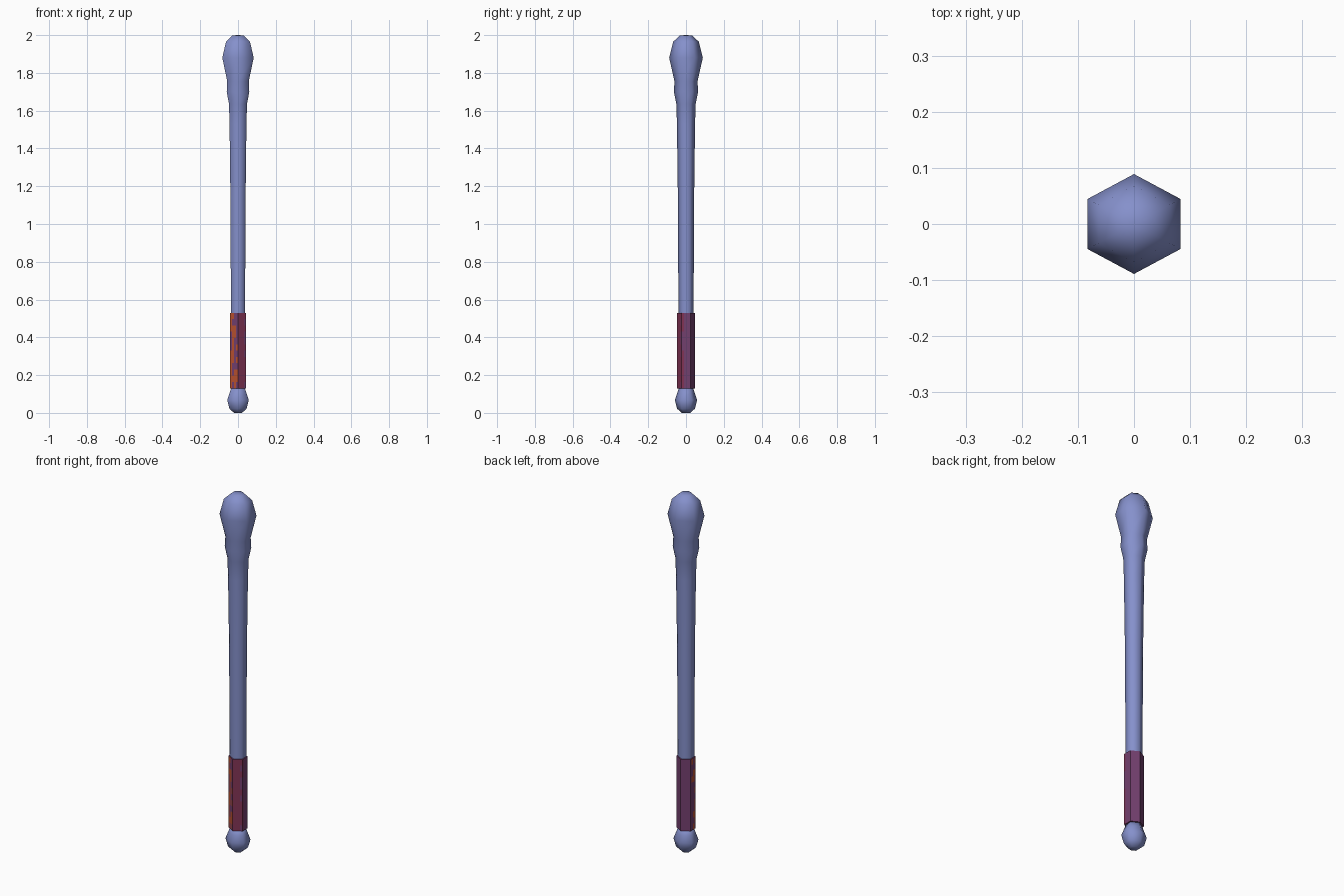
import bpy, bmesh, math, random

if "Cube" in bpy.data.objects:
    bpy.data.objects.remove(bpy.data.objects["Cube"])

random.seed(4)


def material(name, rgb):
    m = bpy.data.materials.new(name)
    m.diffuse_color = (*rgb, 1)
    m.use_nodes = True
    m.node_tree.nodes["Principled BSDF"].inputs["Base Color"].default_value = m.diffuse_color
    return m


BLUE = material("dusty blue", (0.235, 0.28, 0.60))
PURPLE = material("grip purple", (0.17, 0.05, 0.155))
MAUVE = material("grip mauve", (0.22, 0.034, 0.09))
ORANGE = material("grip orange", (0.47, 0.08, 0.028))


def hex_ring(radius, stretch, cuts):
    """Six-sided ring with corners on +-y; each side split into 'cuts' strips."""
    corners = [(radius * stretch * math.cos(math.radians(30 + 60 * i)),
                radius * math.sin(math.radians(30 + 60 * i))) for i in range(6)]
    pts = []
    for i, (ax, ay) in enumerate(corners):
        bx, by = corners[(i + 1) % 6]
        for k in range(cuts):
            t = k / cuts
            pts.append((ax + (bx - ax) * t, ay + (by - ay) * t))
    return pts


def hex_lathe(name, profile, mats, stretch=1.077, cuts=1, rule=None, smooth=80):
    """Loft hexagonal rings through (radius, z) pairs, bottom to top."""
    bm = bmesh.new()
    rings = [[bm.verts.new((x, y, z)) for x, y in hex_ring(r, stretch, cuts)]
             for r, z in profile]
    n = 6 * cuts
    for row, (lo, hi) in enumerate(zip(rings, rings[1:])):
        for i in range(n):
            j = (i + 1) % n
            f = bm.faces.new((lo[i], lo[j], hi[j], hi[i]))
            if rule:
                f.material_index = rule(i // cuts, i % cuts, row)
    bm.faces.new(rings[0][::-1])
    bm.faces.new(rings[-1])
    mesh = bpy.data.meshes.new(name)
    bm.to_mesh(mesh)
    bm.free()
    for m in mats:
        mesh.materials.append(m)
    ob = bpy.data.objects.new(name, mesh)
    bpy.context.collection.objects.link(ob)
    bpy.context.view_layer.objects.active = ob
    ob.select_set(True)
    bpy.ops.object.shade_smooth_by_angle(angle=math.radians(smooth))
    ob.select_set(False)
    return ob


# Rounded pommel at the foot
hex_lathe("pommel", [(0.022, 0.0), (0.047, 0.022), (0.059, 0.068),
                     (0.046, 0.105), (0.036, 0.135)], [BLUE], stretch=1.11)

# Tapered shaft flowing into the collar and swollen head
hex_lathe("shaft_and_head", [
    (0.038, 0.12), (0.040, 0.53), (0.043, 1.14), (0.048, 1.53), (0.051, 1.635),
    (0.064, 1.70), (0.061, 1.755), (0.089, 1.88), (0.068, 1.965),
    (0.032, 1.998), (0.004, 2.0)], [BLUE])

# Wrapped grip: worn orange patches on the left, mauve in front, purple behind
CUTS, ROWS = 4, 36
patch = [[random.random() for _ in range(ROWS)] for _ in range(CUTS)]


def grip_colour(side, strip, row):
    # sides: 0 back right, 1 back left, 2 left, 3 front left, 4 front right, 5 right
    wear = patch[strip][row // 3]
    if side == 3:
        return 2 if wear < (0.72, 0.6, 0.5, 0.25)[strip] else 0
    if side == 2:
        return 2 if wear < (0.05, 0.2, 0.4, 0.5)[strip] else 0
    if side == 4:
        return 1 if strip < 3 or wear < 0.5 else 0
    if side == 5:
        return 1 if strip == 0 and wear < 0.6 else 0
    return 0


hex_lathe("grip_wrap", [(0.0465, 0.13 + 0.4 * i / ROWS) for i in range(ROWS + 1)],
          [PURPLE, MAUVE, ORANGE], cuts=CUTS, rule=grip_colour, smooth=40)
